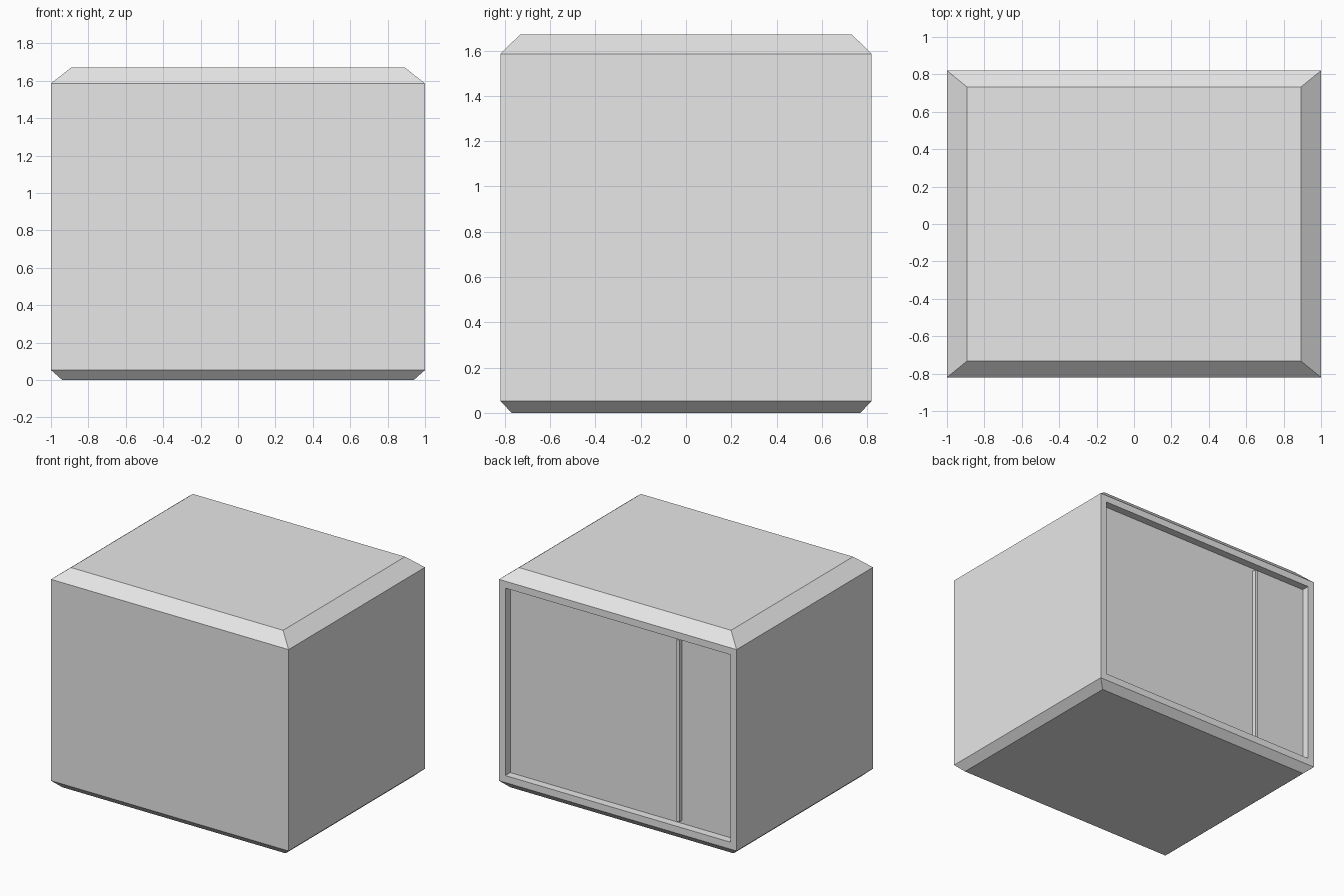
import bpy
import bmesh

default_cube = bpy.data.objects.get("Cube")
if default_cube:
    bpy.data.objects.remove(default_cube, do_unlink=True)

grey = bpy.data.materials.new("light_grey")
grey.use_nodes = True
grey.diffuse_color = (0.8, 0.8, 0.8, 1)
grey.node_tree.nodes["Principled BSDF"].inputs["Base Color"].default_value = (0.8, 0.8, 0.8, 1)


def add_object(name, bm):
    bmesh.ops.recalc_face_normals(bm, faces=bm.faces)
    mesh = bpy.data.meshes.new(name)
    bm.to_mesh(mesh)
    bm.free()
    mesh.materials.append(grey)
    obj = bpy.data.objects.new(name, mesh)
    bpy.context.collection.objects.link(obj)
    return obj


def ring(bm, hx, hy, z):
    corners = [(-1, -1), (1, -1), (1, 1), (-1, 1)]
    return [bm.verts.new((hx * sx, hy * sy, z)) for sx, sy in corners]


# Cabinet shell: stacked rectangles (half width, half depth, height)
sections = [(0.94, 0.77, 0), (1, 0.82, 0.053), (1, 0.82, 1.585), (0.893, 0.733, 1.67)]
bm = bmesh.new()
rings = [ring(bm, *s) for s in sections]
bm.faces.new(rings[0][::-1])
bm.faces.new(rings[-1])
for low, high in zip(rings, rings[1:]):
    for i in range(4):
        j = (i + 1) % 4
        bm.faces.new((low[i], low[j], high[j], high[i]))
bm.normal_update()

# Recessed back panel with a narrow frame around it
back = next(f for f in bm.faces if f.normal.y > 0.99)
bmesh.ops.inset_region(bm, faces=[back], thickness=0.075)
panel = bmesh.ops.extrude_discrete_faces(bm, faces=[back])["faces"][0]
bmesh.ops.translate(bm, verts=panel.verts, vec=(0, -0.06, 0))
add_object("cabinet_shell", bm)

# Upright divider strip on the recessed panel
bm = bmesh.new()
bmesh.ops.create_cube(bm, size=1)
bmesh.ops.scale(bm, verts=bm.verts, vec=(0.022, 0.03, 1.382))
bmesh.ops.translate(bm, verts=bm.verts, vec=(-0.486, 0.775, 0.819))
add_object("back_divider_strip", bm)
